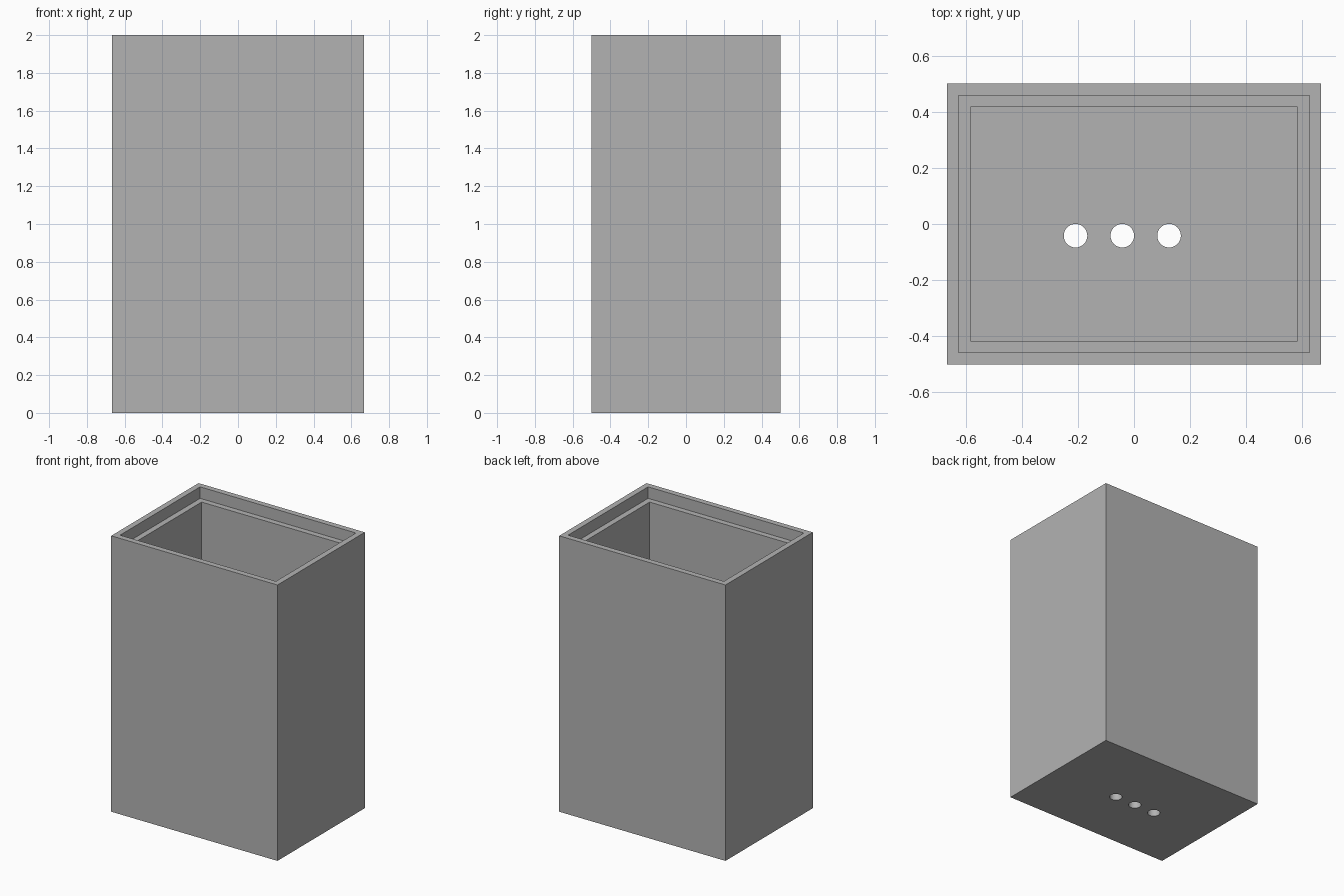
import bpy
import math

cube = bpy.data.objects.get("Cube")
if cube:
    bpy.data.objects.remove(cube, do_unlink=True)

UNIT = 1 / 24          # half a wall thickness
WIDTH, DEPTH, HEIGHT = 32 * UNIT, 24 * UNIT, 2.0
WALL = 2 * UNIT
OVERSHOOT = 0.1        # cutters reach past the surfaces they open

grey = bpy.data.materials.new("plain grey")
grey.use_nodes = True
grey.diffuse_color = (0.45, 0.45, 0.45, 1)
grey.node_tree.nodes["Principled BSDF"].inputs["Base Color"].default_value = grey.diffuse_color


def box(name, inset, bottom, top):
    """Box inset from the outer walls, spanning bottom to top."""
    bpy.ops.mesh.primitive_cube_add(size=1, location=(0, 0, (bottom + top) / 2))
    obj = bpy.context.object
    obj.name = name
    obj.scale = (WIDTH - 2 * inset, DEPTH - 2 * inset, top - bottom)
    bpy.ops.object.transform_apply(location=True, rotation=False, scale=True)
    obj.data.materials.append(grey)
    return obj


def cut(target, cutter):
    """Subtract the cutter from the target and discard it."""
    cutter.hide_render = True
    mod = target.modifiers.new("cut", 'BOOLEAN')
    mod.operation = 'DIFFERENCE'
    mod.solver = 'EXACT'
    mod.object = cutter
    bpy.context.view_layer.objects.active = target
    bpy.ops.object.modifier_apply(modifier=mod.name)
    bpy.data.objects.remove(cutter, do_unlink=True)


# Outer container
container = box("open_container", 0, 0, HEIGHT)

# Main cavity, then the wider recess that leaves a lid ledge
cut(container, box("cavity_cutter", WALL, WALL, HEIGHT + OVERSHOOT))
cut(container, box("ledge_cutter", UNIT, HEIGHT - WALL, HEIGHT + OVERSHOOT))

# Row of three round holes through the floor
for i in range(3):
    bpy.ops.mesh.primitive_cylinder_add(
        vertices=32, radius=0.042, depth=2 * (WALL + OVERSHOOT),
        location=((4 * i - 5) * UNIT, -UNIT, 0))
    drill = bpy.context.object
    drill.name = "hole_cutter"
    drill.data.materials.append(grey)
    cut(container, drill)

# Smooth hole walls, crisp box edges
bpy.ops.object.select_all(action='DESELECT')
container.select_set(True)
bpy.context.view_layer.objects.active = container
bpy.ops.object.shade_smooth_by_angle(angle=math.radians(30))
